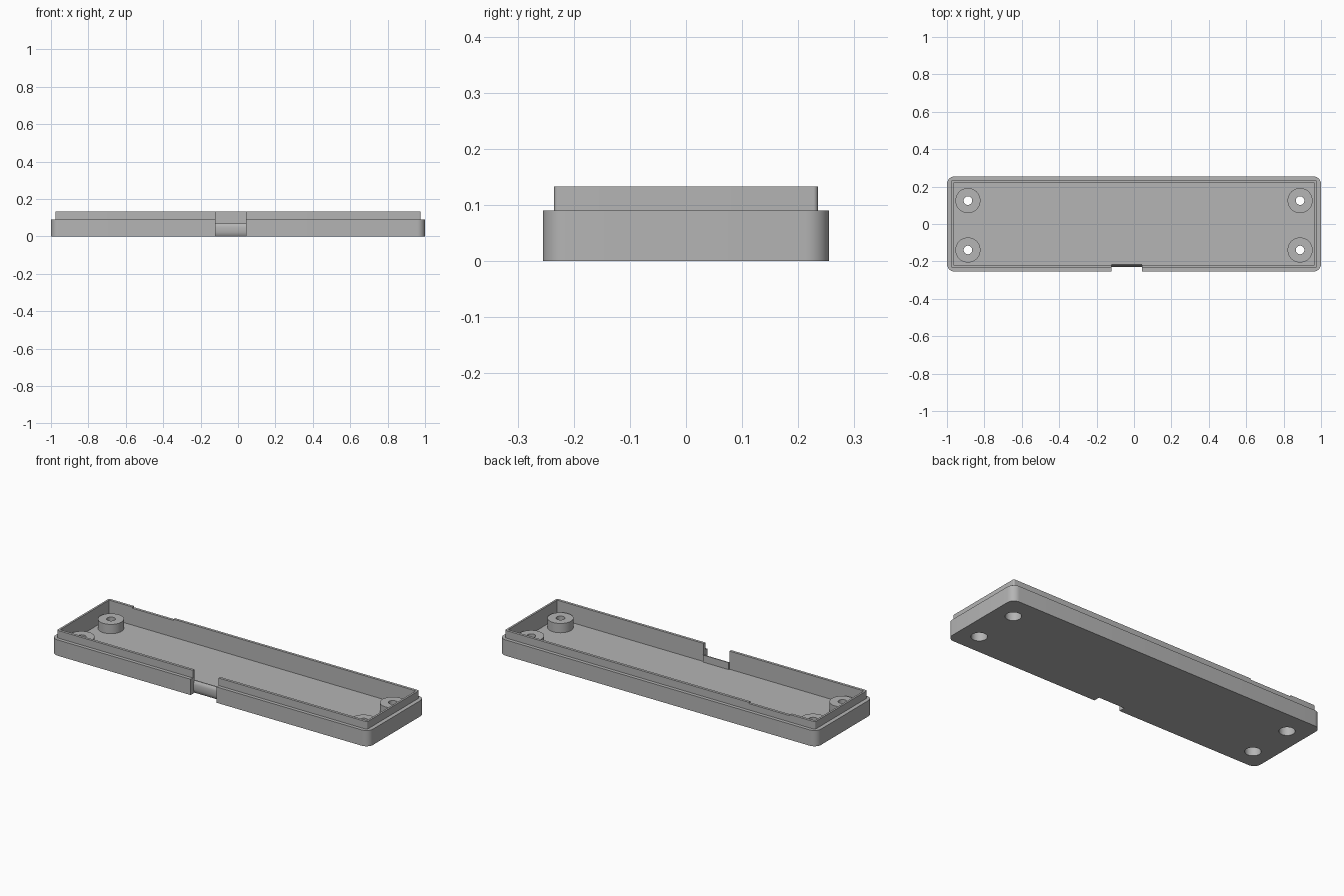
import bpy, bmesh, math

cube = bpy.data.objects.get("Cube")
if cube:
    bpy.data.objects.remove(cube, do_unlink=True)

grey = bpy.data.materials.new("plain_grey")
grey.use_nodes = True
grey.diffuse_color = (0.46, 0.46, 0.46, 1)
grey.node_tree.nodes["Principled BSDF"].inputs["Base Color"].default_value = (0.46, 0.46, 0.46, 1)


def extrude(name, points, direction):
    """Solid made by sweeping a closed outline along a vector."""
    bm = bmesh.new()
    face = bm.faces.new([bm.verts.new(p) for p in points])
    ret = bmesh.ops.extrude_face_region(bm, geom=[face])
    verts = [g for g in ret["geom"] if isinstance(g, bmesh.types.BMVert)]
    bmesh.ops.translate(bm, verts=verts, vec=direction)
    bmesh.ops.recalc_face_normals(bm, faces=bm.faces[:])
    mesh = bpy.data.meshes.new(name)
    bm.to_mesh(mesh)
    bm.free()
    mesh.materials.append(grey)
    obj = bpy.data.objects.new(name, mesh)
    bpy.context.collection.objects.link(obj)
    return obj


def slab(name, hx, hy, z0, z1, radius, steps=8):
    """Rounded rectangular slab centred on the origin."""
    pts = []
    for q, (sx, sy) in enumerate([(1, 1), (-1, 1), (-1, -1), (1, -1)]):
        for i in range(steps + 1):
            a = (q + i / steps) * math.pi / 2
            pts.append((sx * (hx - radius) + radius * math.cos(a),
                        sy * (hy - radius) + radius * math.sin(a), z0))
    return extrude(name, pts, (0, 0, z1 - z0))


def box(name, x0, x1, y0, y1, z0, z1):
    return extrude(name, [(x0, y0, z0), (x1, y0, z0), (x1, y1, z0), (x0, y1, z0)],
                   (0, 0, z1 - z0))


def disc(name, x, y, r, z0, z1, n=40):
    ring = [(x + r * math.cos(i * math.tau / n), y + r * math.sin(i * math.tau / n), z0)
            for i in range(n)]
    return extrude(name, ring, (0, 0, z1 - z0))


def combine(target, tool, operation):
    """Apply a boolean and remove its tool."""
    mod = target.modifiers.new(operation, 'BOOLEAN')
    mod.operation = operation
    mod.solver = 'EXACT'
    mod.object = tool
    bpy.ops.object.select_all(action='DESELECT')
    bpy.context.view_layer.objects.active = target
    target.select_set(True)
    bpy.ops.object.modifier_apply(modifier=mod.name)
    bpy.data.objects.remove(tool, do_unlink=True)


FLOOR, RIM, TOP = 0.03, 0.09, 0.133
NOTCH = (-0.12, 0.043)

# Tray body with a stepped lip and a hollow inside
tray = slab("tray", 1.0, 0.255, 0, RIM, 0.042)
combine(tray, slab("lip", 0.977, 0.235, 0.06, TOP, 0.008), 'UNION')
combine(tray, box("cavity", -0.966, 0.966, -0.22, 0.22, FLOOR, 0.2), 'DIFFERENCE')

# Four screw bosses, counterbored from below
for x in (-0.888, 0.888):
    for y in (-0.139, 0.125):
        combine(tray, disc("boss", x, y, 0.067, 0.015, 0.083), 'UNION')
        combine(tray, disc("screw_hole", x, y, 0.023, -0.1, 0.2), 'DIFFERENCE')
        combine(tray, disc("counterbore", x, y, 0.041, -0.1, 0.055), 'DIFFERENCE')

# Opening in the front wall and a shallow relief in the back lip
combine(tray, box("front_notch", *NOTCH, -0.4, -0.213, -0.1, 0.3), 'DIFFERENCE')
combine(tray, box("back_relief", -0.82, -0.56, 0.2, 0.3, TOP - 0.007, 0.3), 'DIFFERENCE')

# Rounded low sill across the opening
profile = [(-0.213, 0), (-0.219, 0), (-0.225, 0.008), (-0.229, 0.022),
           (-0.229, 0.05), (-0.226, 0.062), (-0.219, 0.07), (-0.213, 0.07)]
sill = extrude("front_sill", [(NOTCH[0], y, z) for y, z in profile],
               (NOTCH[1] - NOTCH[0], 0, 0))

# Smooth rounded surfaces, keep hard edges
for obj in (tray, sill):
    bpy.ops.object.select_all(action='DESELECT')
    bpy.context.view_layer.objects.active = obj
    obj.select_set(True)
    bpy.ops.object.shade_smooth_by_angle(angle=math.radians(35))
